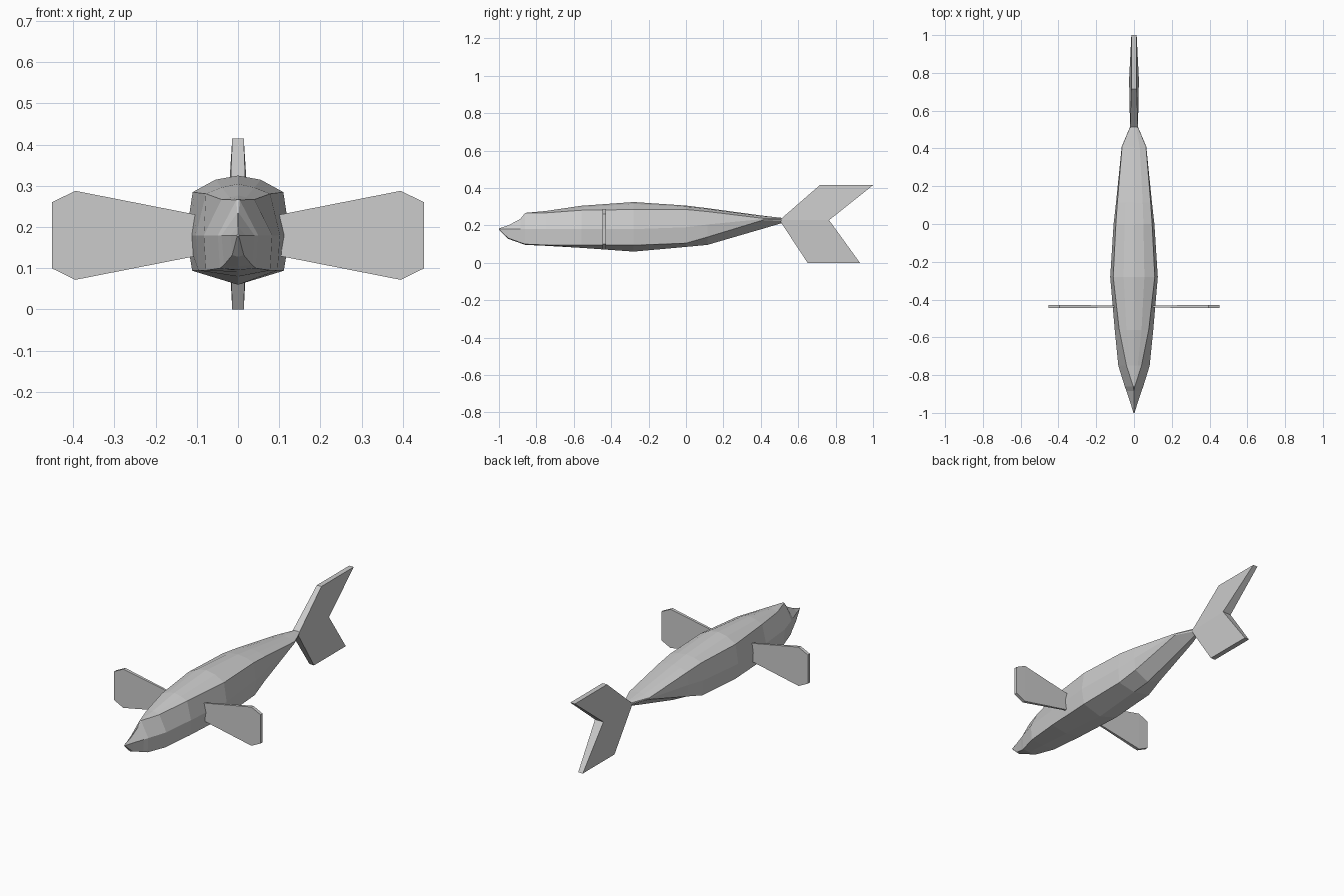
import bpy, bmesh

grey = bpy.data.materials.new("plain_grey")
grey.diffuse_color = (0.6, 0.6, 0.6, 1)


def finish(name, bm):
    bmesh.ops.remove_doubles(bm, verts=bm.verts, dist=0.0005)
    bmesh.ops.recalc_face_normals(bm, faces=bm.faces)
    me = bpy.data.meshes.new(name)
    bm.to_mesh(me)
    bm.free()
    me.materials.append(grey)
    ob = bpy.data.objects.new(name, me)
    bpy.context.collection.objects.link(ob)
    return ob


def skin(bm, rings, cap=True):
    """Join closed rings of points with quads and close both ends."""
    vs = [[bm.verts.new(p) for p in r] for r in rings]
    n = len(vs[0])
    for a, b in zip(vs, vs[1:]):
        for i in range(n):
            j = (i + 1) % n
            bm.faces.new((a[i], a[j], b[j], b[i]))
    if cap:
        bm.faces.new(vs[0][::-1])
        bm.faces.new(vs[-1])


# Body stations: y, top z, shoulder xz, upper edge xz, side xz, lower edge xz, bottom z
stations = [
    (-1.0, .184, .001, .183, .002, .182, .003, .180, .002, .178, .176),
    (-.95, .200, .001, .200, .002, .199, .018, .180, .014, .132, .128),
    (-.885, .235, .001, .235, .002, .234, .040, .180, .034, .108, .105),
    (-.86, .267, .002, .267, .004, .266, .049, .180, .044, .100, .096),
    (-.75, .277, .020, .272, .040, .267, .083, .180, .078, .095, .091),
    (-.56, .305, .040, .296, .078, .281, .102, .180, .096, .095, .080),
    (-.28, .325, .055, .315, .110, .285, .126, .180, .111, .094, .060),
    (0.0, .306, .050, .300, .096, .285, .108, .190, .102, .105, .085),
    (.115, .292, .046, .288, .088, .274, .095, .205, .086, .138, .096),
    (.41, .252, .030, .248, .063, .238, .065, .234, .062, .228, .182),
    (.515, .240, .010, .240, .020, .237, .021, .230, .018, .222, .213),
]
rings = []
for y, top, *side, bottom in stations:
    half = list(zip(side[::2], side[1::2]))
    rings.append([(0, y, top)] + [(x, y, z) for x, z in half]
                 + [(0, y, bottom)] + [(-x, y, z) for x, z in half[::-1]])
bm = bmesh.new()
skin(bm, rings)
finish("body", bm)

# Forked upright tail, thickest along its middle
tail = [  # z, front y, back y, half thickness
    (.415, .715, 1.0, .014),
    (.228, .50, .765, .026),
    (0.0, .65, .93, .014),
]
bm = bmesh.new()
skin(bm, [[(-t * (.8 if z == .228 else 1), y0, z), (t * (.8 if z == .228 else 1), y0, z),
           (t, y1, z), (-t, y1, z)] for z, y0, y1, t in tail])
finish("tail_fin", bm)

# Flat upright side fins with cropped outer corners
fin = [  # x, low z, high z, half thickness
    (.085, .133, .227, .005),
    (.395, .072, .288, .009),
    (.452, .100, .260, .009),
]
for name, s in (("right_fin", 1), ("left_fin", -1)):
    bm = bmesh.new()
    skin(bm, [[(s * x, -.437 - t, lo), (s * x, -.437 + t, lo),
               (s * x, -.437 + t, hi), (s * x, -.437 - t, hi)] for x, lo, hi, t in fin])
    finish(name, bm)
